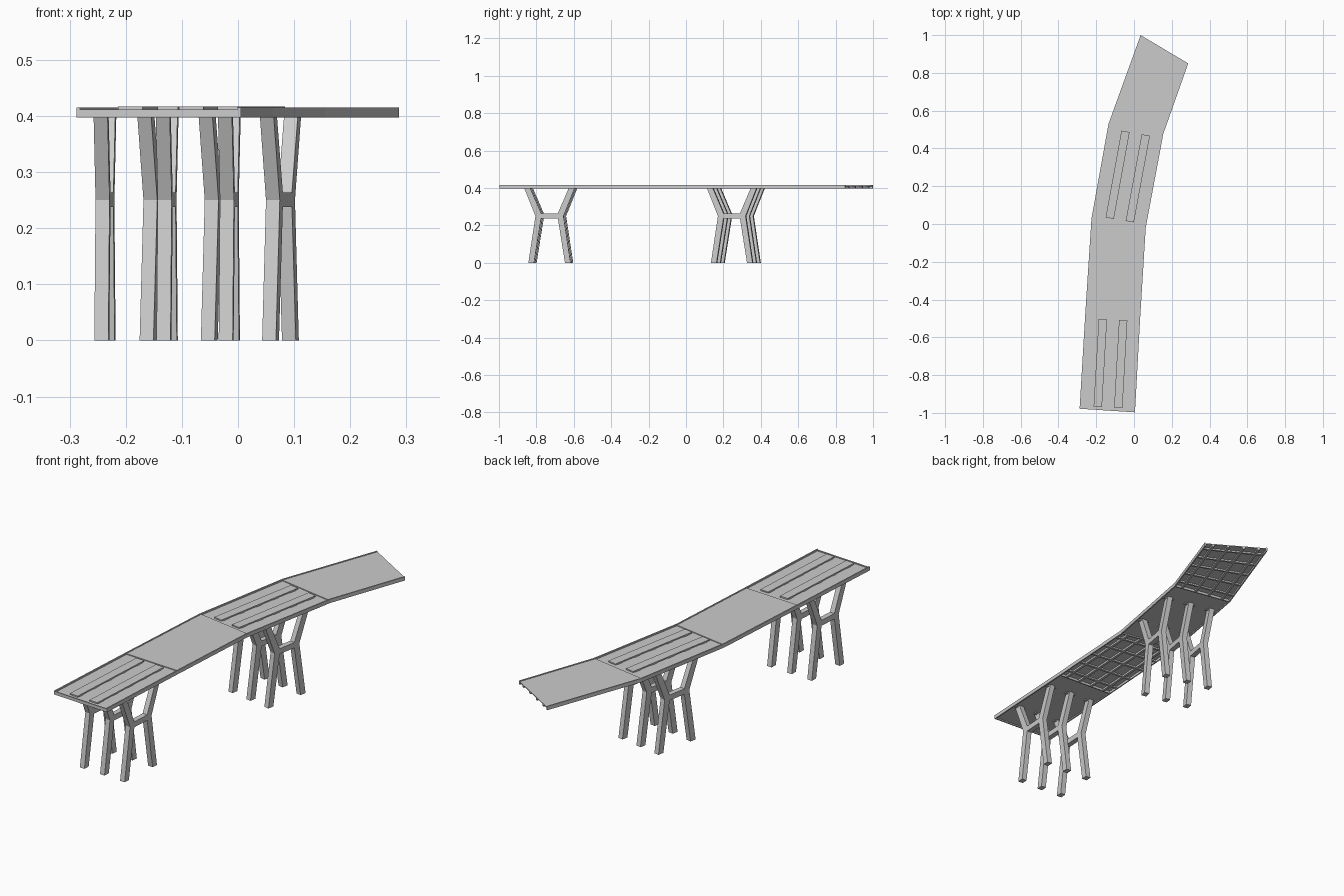
import bpy, math
from mathutils import Vector

if "Cube" in bpy.data.objects:
    bpy.data.objects.remove(bpy.data.objects["Cube"])

# plan corners of the bent deck: left edge and right edge, front to back
L = [(-0.288, -0.978), (-0.258, -0.475), (-0.225, 0.03), (-0.135, 0.53), (0.035, 1.0)]
R = [(0.005, -0.997), (0.033, -0.492), (0.062, -0.02), (0.155, 0.477), (0.287, 0.85)]
L = [Vector(p) for p in L]
R = [Vector(p) for p in R]
W = 0.29
BOTTOM, TOP = 0.397, 0.415


def make(name, verts, faces):
    me = bpy.data.meshes.new(name)
    me.from_pydata(verts, [], faces)
    ob = bpy.data.objects.new(name, me)
    bpy.context.collection.objects.link(ob)
    return ob


def prism(outline, offset):
    """Extrude an outline of 3D points along an offset vector."""
    n = len(outline)
    verts = list(outline) + [p + offset for p in outline]
    faces = [tuple(range(n))[::-1], tuple(range(n, 2 * n))]
    faces += [(i, (i + 1) % n, n + (i + 1) % n, n + i) for i in range(n)]
    return verts, faces


def on_deck(k, s, t):
    """s runs along span k, t runs across from left to right."""
    return L[k].lerp(L[k + 1], s).lerp(R[k].lerp(R[k + 1], s), t)


def slab(name, k, s0, s1, t0, t1, z0, z1):
    pts = [on_deck(k, s, t) for s, t in ((s0, t0), (s0, t1), (s1, t1), (s1, t0))]
    return make(name, *prism([Vector((p.x, p.y, z0)) for p in pts], Vector((0, 0, z1 - z0))))


# side view of half a trestle: bent leg, widening upward
LEG = [(0.113, 0), (0.075, 0.25), (0.137, 0.404), (0.105, 0.404), (0.045, 0.265),
       (0.045, 0.237), (0.083, 0)]
BAR = [(-0.05, 0.238), (0.05, 0.238), (0.05, 0.264), (-0.05, 0.264)]


def trestle(k, v, index):
    a, b = (L[k] + R[k]) / 2, (L[k + 1] + R[k + 1]) / 2
    along = (b - a).normalized()
    across = Vector((along.y, -along.x))
    mid = a.lerp(b, 0.525) + across * v
    half = 0.0125

    def place(profile, sign=1):
        out = []
        for u, z in profile:
            p = mid + along * u * sign - across * half
            out.append(Vector((p.x, p.y, z)))
        if sign > 0:
            out.reverse()
        return prism(out, (across * 2 * half).to_3d())

    make(f"front_leg_{k}_{index}", *place(LEG, -1))
    make(f"back_leg_{k}_{index}", *place(LEG, 1))
    make(f"leg_crossbar_{k}_{index}", *place(BAR, 1))


rim = 0.006 / W
for k in range(4):
    # side fascias
    slab(f"left_fascia_{k}", k, 0, 1, 0, rim, BOTTOM, TOP)
    slab(f"right_fascia_{k}", k, 0, 1, 1 - rim, 1, BOTTOM, TOP)
    if k % 2 == 0:
        # supported span: low floor, two benches, three trestles
        slab(f"floor_{k}", k, 0, 1, rim, 1 - rim, 0.403, 0.408)
        slab(f"front_edge_{k}", k, 0, 0.012, rim, 1 - rim, BOTTOM, 0.412)
        slab(f"back_edge_{k}", k, 0.988, 1, rim, 1 - rim, BOTTOM, 0.412)
        for side, t in (("left", 0.325), ("right", 0.695)):
            slab(f"{side}_bench_{k}", k, 0.035, 0.955, t - 0.075, t + 0.075, 0.411, 0.4168)
            for j in range(5):
                s = 0.06 + j * 0.2
                slab(f"{side}_bench_foot_{k}_{j}", k, s, s + 0.07, t - 0.07, t + 0.07, 0.407, 0.412)
        for i, v in enumerate((-0.111, 0, 0.111)):
            trestle(k, v, i)
            t = 0.5 + v / W
            for j, s in enumerate((0.29, 0.76)):
                slab(f"bearer_{k}_{i}_{j}", k, s - 0.015, s + 0.015, t - 0.09, t + 0.09, 0.398, 0.404)
    else:
        # hanging span: plain floor over a grid of girders
        slab(f"floor_{k}", k, 0, 1, rim, 1 - rim, 0.408, 0.412)
        for j in range(4):
            t = 0.14 + j * 0.24
            slab(f"long_girder_{k}_{j}", k, 0, 1, t - 0.02, t + 0.02, 0.399, 0.409)
        for j in range(5):
            s = 0.1 + j * 0.2
            slab(f"cross_girder_{k}_{j}", k, s - 0.012, s + 0.012, rim, 1 - rim, 0.401, 0.409)
